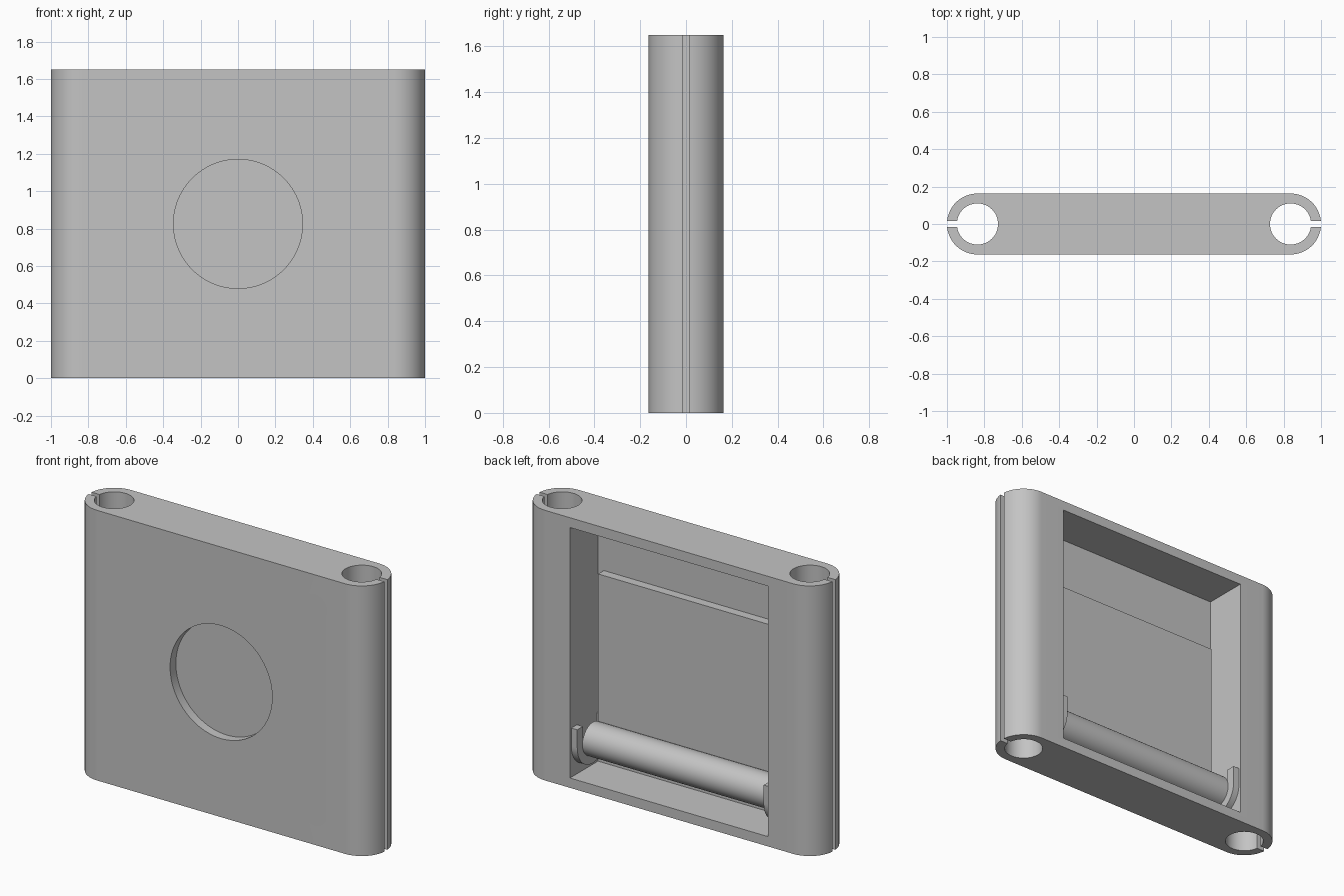
import bpy, bmesh, math
from mathutils import Vector

if "Cube" in bpy.data.objects:
    bpy.data.objects.remove(bpy.data.objects["Cube"], do_unlink=True)

# Overall sizes
HEIGHT, R, BORE, SLOT = 1.65, 0.163, 0.11, 0.015
CX = 1 - R                      # centre of each rounded end
FLOOR_Y, WALL = -0.107, 0.055   # inner face of the front wall, part thickness
POCKET_X, INNER_X = 0.67, 0.63  # pocket half width, sheet half width
ROLL_Z, ROLL_R = 0.25, 0.1

grey = bpy.data.materials.new("plain grey")
grey.use_nodes = True
grey.diffuse_color = (0.55, 0.55, 0.55, 1)
grey.node_tree.nodes["Principled BSDF"].inputs["Base Color"].default_value = grey.diffuse_color


def arc(cx, cy, r, a0, a1, n):
    return [(cx + r * math.cos(a0 + (a1 - a0) * i / n),
             cy + r * math.sin(a0 + (a1 - a0) * i / n)) for i in range(n + 1)]


def prism(name, points, depth):
    """Extrude a list of 3D outline points along a vector."""
    bm = bmesh.new()
    face = bm.faces.new([bm.verts.new(p) for p in points])
    ext = bmesh.ops.extrude_face_region(bm, geom=[face])
    bmesh.ops.translate(bm, vec=Vector(depth),
                        verts=[g for g in ext["geom"] if isinstance(g, bmesh.types.BMVert)])
    bmesh.ops.recalc_face_normals(bm, faces=bm.faces)
    mesh = bpy.data.meshes.new(name)
    bm.to_mesh(mesh)
    bm.free()
    obj = bpy.data.objects.new(name, mesh)
    bpy.context.collection.objects.link(obj)
    mesh.materials.append(grey)
    return obj


def box(name, x0, x1, y0, y1, z0, z1):
    return prism(name, [(x0, y0, z0), (x1, y0, z0), (x1, y1, z0), (x0, y1, z0)],
                 (0, 0, z1 - z0))


def activate(obj):
    bpy.ops.object.select_all(action='DESELECT')
    obj.select_set(True)
    bpy.context.view_layer.objects.active = obj


def cut(obj, cutter):
    mod = obj.modifiers.new("cut", 'BOOLEAN')
    mod.operation, mod.solver, mod.object = 'DIFFERENCE', 'EXACT', cutter
    activate(obj)
    bpy.ops.object.modifier_apply(modifier=mod.name)
    bpy.data.objects.remove(cutter, do_unlink=True)


def smooth(obj):
    activate(obj)
    bpy.ops.object.shade_smooth_by_angle(angle=math.radians(30))


# Body: rounded slab with a slotted bore in each end
a, b = math.asin(SLOT / R), math.asin(SLOT / BORE)
end = (arc(CX, 0, R, -math.pi / 2, -a, 20)
       + arc(CX, 0, BORE, -b, b - 2 * math.pi, 56)
       + arc(CX, 0, R, a, math.pi / 2, 20))
outline = end + [(-x, -y) for x, y in end]
body = prism("body", [(x, y, 0) for x, y in outline], (0, 0, HEIGHT))

# Rear pocket and round front window
cut(body, box("pocket_cutter", -POCKET_X, POCKET_X, FLOOR_Y, 0.3, 0.06, 1.59))
window = arc(0, HEIGHT / 2, 0.345, 0, 2 * math.pi, 96)[:-1]
cut(body, prism("window_cutter", [(x, -0.3, z) for x, z in window], (0, 0.25, 0)))
smooth(body)

# Sheet behind the window, running down to the roll
box("sheet", -INNER_X, INNER_X, FLOOR_Y, FLOOR_Y + WALL, ROLL_Z, 1.235)

# Roll
circle = arc(0, ROLL_Z, ROLL_R, 0, 2 * math.pi, 64)[:-1]
smooth(prism("roll", [(-INNER_X, y, z) for y, z in circle], (2 * INNER_X, 0, 0)))

# U-shaped cradles on the pocket walls, open at the top
arm = 0.36
cradle = ([(0.15, arm)] + arc(0, ROLL_Z, 0.15, 0, -math.pi, 32) + [(-0.15, arm)]
          + [(-0.096, arm)] + arc(0, ROLL_Z, 0.096, -math.pi, 0, 32) + [(0.096, arm)])
for side, name in ((1, "left_cradle"), (-1, "right_cradle")):
    smooth(prism(name, [(side * INNER_X, y, z) for y, z in cradle],
                 (side * (POCKET_X - INNER_X), 0, 0)))
